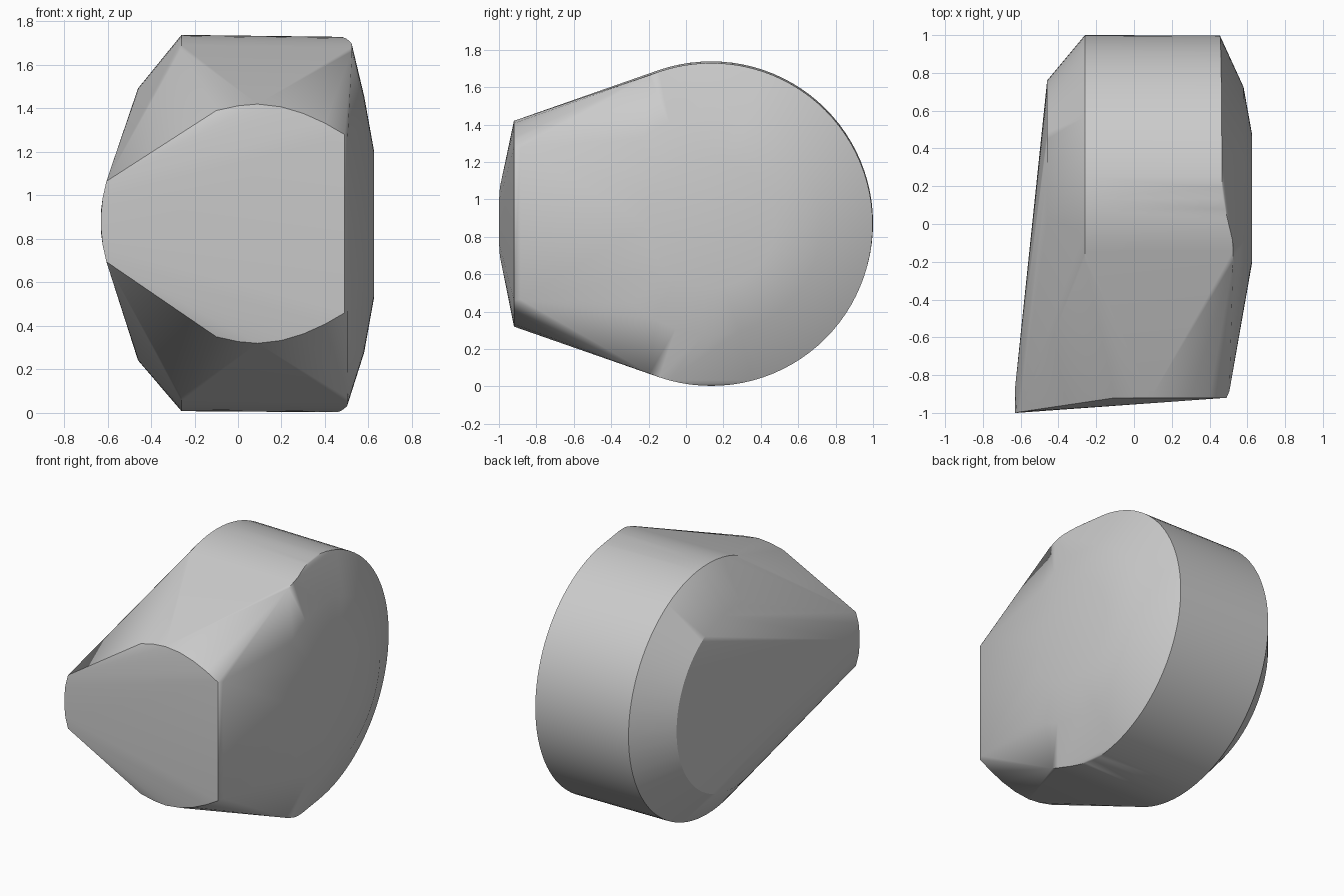
import bpy, bmesh
from math import sin, cos, tau, radians

if "Cube" in bpy.data.objects:
    bpy.data.objects.remove(bpy.data.objects["Cube"], do_unlink=True)

CY, CZ = 0.135, 0.867   # axis of the round body
R = 0.865


def ring(x, r, n=96, z=CZ):
    """Circle of points around the body axis."""
    return [(x, CY + r * cos(tau * i / n), z + r * sin(tau * i / n)) for i in range(n)]


# Round body: chamfered face on one side, shallow dome on the other
points = [p for p in ring(-0.26, R, z=0.873) if p[1] > -0.22]
points += ring(-0.46, 0.625)
points += ring(0.58, 0.59) + ring(0.625, 0.34)

# Dome-side rim flares outward where it runs into the nose
for x, y, z in ring(0.455, 0.863, z=0.866):
    if y > -0.22:
        flare = min(max(0.15 - y, 0) * 0.24, 0.06)
        points.append((x + flare + 0.012 * (z - CZ), y, z))

# Wedge nose: upper and lower arcs, narrow blunt edge at the far side
nose_arc = [(0.49, 0.41), (0.4, 0.462), (0.3, 0.507), (0.2, 0.537), (0.09, 0.55),
            (0.0, 0.542), (-0.1, 0.52)]
for side in (1, -1):
    points += [(x, -0.92, 0.87 + side * h) for x, h in nose_arc]
    points.append((0.505, -0.885, 0.87 + side * 0.405))
    points += [(-0.605, -0.995, 0.88 + side * 0.185), (-0.622, -1.0, 0.88 + side * 0.11),
               (-0.63, -1.0, 0.88 + side * 0.03), (-0.63, -0.87, 0.88 + side * 0.05)]

# Skin the sections into one solid
bm = bmesh.new()
for p in points:
    bm.verts.new(p)
bmesh.ops.convex_hull(bm, input=bm.verts[:])
bmesh.ops.delete(bm, geom=[v for v in bm.verts if not v.link_faces], context='VERTS')
bmesh.ops.dissolve_limit(bm, angle_limit=radians(0.3), verts=bm.verts[:], edges=bm.edges[:])
bmesh.ops.recalc_face_normals(bm, faces=bm.faces[:])
for f in bm.faces:
    f.smooth = True
mesh = bpy.data.meshes.new("wedge_nosed_drum")
bm.to_mesh(mesh)
bm.free()
mesh.set_sharp_from_angle(angle=radians(30))

# Plain grey finish
grey = bpy.data.materials.new("light grey")
grey.use_nodes = True
colour = (0.6, 0.6, 0.6, 1)
grey.diffuse_color = colour
grey.node_tree.nodes["Principled BSDF"].inputs["Base Color"].default_value = colour
mesh.materials.append(grey)

body = bpy.data.objects.new("wedge_nosed_drum", mesh)
bpy.context.collection.objects.link(body)
